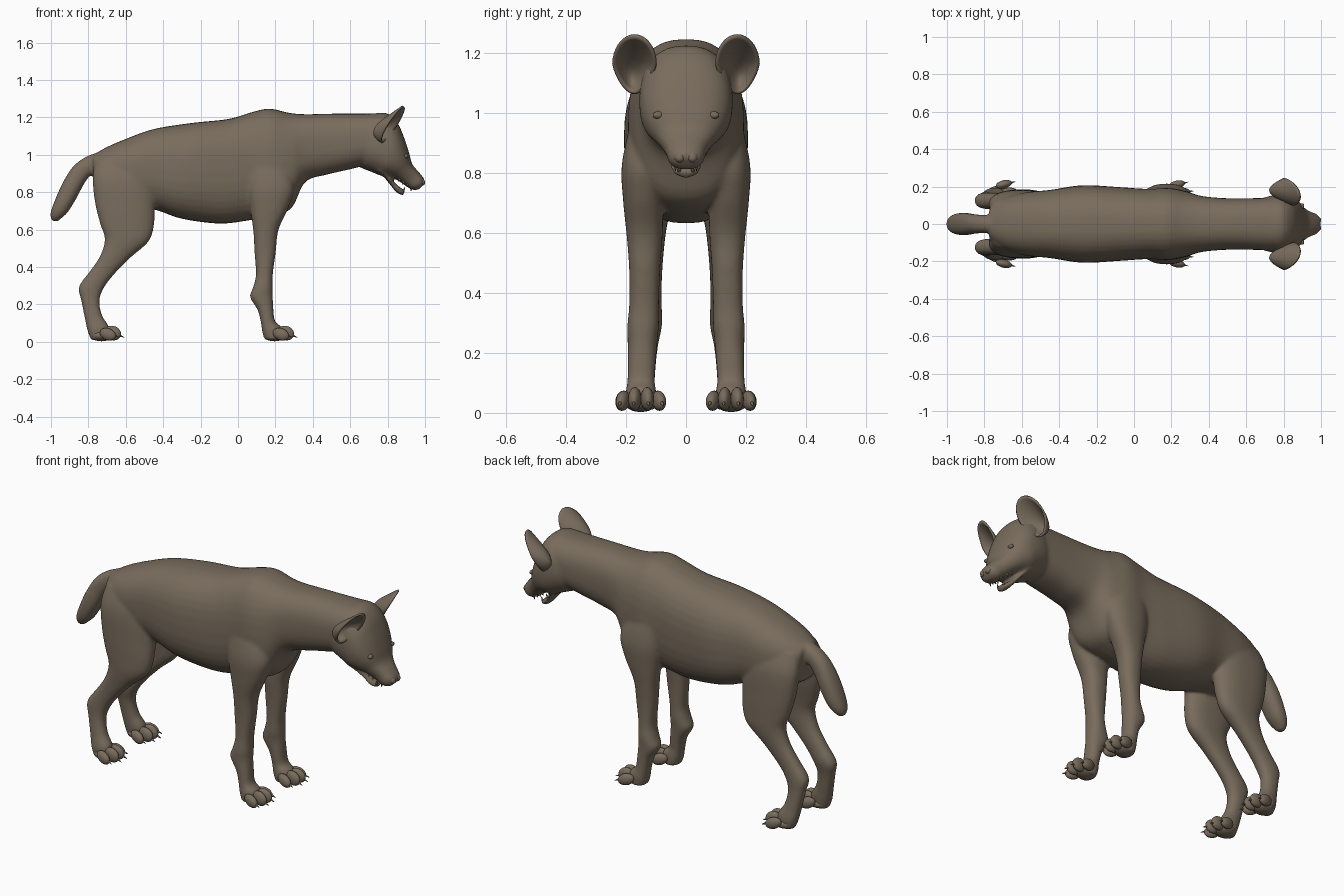
import bpy
import bmesh
from math import sin, cos, pi, copysign

cube = bpy.data.objects.get("Cube")
if cube:
    bpy.data.objects.remove(cube, do_unlink=True)

# One fur colour for the whole animal
FUR = (0.19, 0.15, 0.108, 1.0)
fur = bpy.data.materials.new("brown fur")
fur.use_nodes = True
fur.diffuse_color = FUR
shader = fur.node_tree.nodes["Principled BSDF"]
shader.inputs["Base Color"].default_value = FUR
shader.inputs["Roughness"].default_value = 0.8


def spline(sections, steps=5):
    """Catmull-Rom interpolation between cross-sections."""
    out = []
    last = len(sections) - 1
    for i in range(last):
        a, b = sections[max(i - 1, 0)], sections[i]
        c, d = sections[i + 1], sections[min(i + 2, last)]
        for k in range(steps):
            t = k / steps
            out.append([q + 0.5 * t * (r - p + t * (2 * p - 5 * q + 4 * r - s + t * (3 * (q - r) + s - p)))
                        for p, q, r, s in zip(a, b, c, d)])
    return out + [list(sections[last])]


def loft(bm, sections, side=0, sides=36, power=2.3):
    """Skin sections given as two outline points (x, z, x, z), half width, and sideways offset."""
    def soft(v):
        return copysign(abs(v) ** (2 / power), v)

    rings = []
    for row in spline(sections):
        xa, za, xb, zb, w = row[:5]
        y = side * row[5] if side else 0
        ring = []
        for k in range(sides):
            t = 2 * pi * k / sides
            c, s = soft(cos(t)), soft(sin(t))
            ring.append(bm.verts.new(((xa + xb + (xa - xb) * c) / 2, y + w * s,
                                      (za + zb + (za - zb) * c) / 2)))
        rings.append(ring)
    for lower, upper in zip(rings, rings[1:]):
        for k in range(sides):
            n = (k + 1) % sides
            bm.faces.new((lower[k], lower[n], upper[n], upper[k]))
    bm.faces.new(rings[0])
    bm.faces.new(rings[-1])


def finish(name, bm):
    bmesh.ops.recalc_face_normals(bm, faces=bm.faces)
    mesh = bpy.data.meshes.new(name)
    bm.to_mesh(mesh)
    bm.free()
    mesh.materials.append(fur)
    mesh.polygons.foreach_set("use_smooth", [True] * len(mesh.polygons))
    ob = bpy.data.objects.new(name, mesh)
    bpy.context.collection.objects.link(ob)
    return ob


def dress(name):
    ob = bpy.context.object
    ob.name = name
    ob.data.materials.append(fur)
    bpy.ops.object.shade_smooth()
    return ob


def ball(name, loc, size, tilt=0, turn=0):
    bpy.ops.mesh.primitive_uv_sphere_add(segments=20, ring_count=12, radius=1,
                                         location=loc, rotation=(0, tilt, turn))
    bpy.context.object.scale = size
    return dress(name)


def spike(name, loc, radius, length, tilt, turn=0):
    bpy.ops.mesh.primitive_cone_add(vertices=10, radius1=radius, radius2=radius * 0.15,
                                    depth=length, location=loc, rotation=(0, tilt, turn))
    return dress(name)


# Cross-sections: back line, belly line, half width
TORSO = [
    (-.775, 1.0, -.77, .8, .09), (-.7, 1.042, -.7, .76, .138), (-.6, 1.085, -.58, .72, .168),
    (-.45, 1.138, -.45, .708, .182), (-.25, 1.17, -.3, .658, .207), (-.05, 1.192, -.1, .632, .197),
    (.08, 1.23, .05, .648, .188), (.17, 1.247, .2, .675, .193), (.27, 1.225, .29, .72, .175),
    (.36, 1.217, .36, .855, .15), (.5, 1.22, .48, .895, .138), (.65, 1.22, .61, .925, .138),
    (.75, 1.222, .66, .94, .14)]
HEAD = [
    (.7, 1.215, .6, .97, .12), (.79, 1.224, .66, .93, .148), (.85, 1.175, .71, .91, .156),
    (.887, 1.095, .76, .89, .15), (.915, 1.01, .8, .885, .128), (.932, .95, .84, .872, .098),
    (.968, .907, .885, .842, .07), (.994, .874, .93, .813, .058), (1.0, .85, .968, .814, .038)]
JAW = [
    (.8, .905, .72, .92, .105), (.825, .866, .772, .888, .083), (.85, .84, .812, .842, .06),
    (.876, .819, .848, .798, .048), (.897, .811, .882, .782, .03)]
TAIL = [
    (-.7, 1.02, -.72, .89, .055), (-.79, 1.0, -.785, .89, .048), (-.875, .945, -.825, .84, .052),
    (-.935, .855, -.865, .765, .06), (-.982, .75, -.91, .693, .056), (-1.003, .685, -.945, .66, .04),
    (-.997, .648, -.965, .642, .018)]
# Leg sections also carry the sideways offset
HIND_LEG = [
    (-.76, .97, -.5, 1.02, .05, .08), (-.777, .87, -.45, .88, .07, .105),
    (-.764, .74, -.445, .7, .069, .115), (-.737, .63, -.453, .6, .06, .125),
    (-.712, .55, -.483, .53, .055, .129), (-.737, .46, -.575, .45, .047, .127),
    (-.79, .38, -.663, .36, .043, .124), (-.85, .295, -.716, .29, .044, .124),
    (-.838, .22, -.741, .22, .038, .132), (-.818, .12, -.726, .14, .039, .142),
    (-.805, .06, -.69, .08, .044, .15), (-.785, .008, -.69, .012, .04, .152)]
FRONT_LEG = [
    (.03, .98, .24, 1.0, .05, .13), (.045, .82, .3, .84, .078, .136),
    (.068, .69, .275, .73, .068, .142), (.083, .58, .217, .6, .06, .138),
    (.088, .48, .202, .48, .052, .138), (.096, .36, .186, .36, .05, .14),
    (.08, .29, .186, .29, .053, .143), (.064, .24, .186, .24, .05, .145),
    (.105, .17, .189, .18, .047, .147), (.123, .1, .198, .11, .046, .15),
    (.13, .05, .235, .075, .052, .15), (.145, .008, .23, .012, .05, .15)]

# Body, head, tail and legs fused into one skin
bm = bmesh.new()
loft(bm, TORSO, power=2.5)
for part in (HEAD, JAW, TAIL):
    loft(bm, part)
for side in (1, -1):
    loft(bm, HIND_LEG, side)
    loft(bm, FRONT_LEG, side)
body = finish("body", bm)
skin = body.modifiers.new("fuse", 'REMESH')
skin.mode = 'VOXEL'
skin.voxel_size = 0.008
skin.use_smooth_shade = True
relax = body.modifiers.new("relax", 'SMOOTH')
relax.factor = 0.5
relax.iterations = 12


def ear(name, side):
    """Deep round ear cup opening forward and leaning ahead."""
    bm = bmesh.new()
    rings, seg = 10, 36
    rows = []
    for i in range(1, rings + 1):
        r = i / rings
        row = []
        for k in range(seg):
            t = 2 * pi * k / seg
            u, v = r * cos(t), r * sin(t)
            taper = 1 + 0.3 * min(v, 0)
            x = 0.828 + 0.056 * v - 0.025 * u - 0.075 * (1 - r * r) * (1 - 0.5 * v)
            row.append(bm.verts.new((x, side * (0.172 + 0.07 * u * taper), 1.163 + 0.096 * v)))
        rows.append(row)
    bm.faces.new(rows[0])
    for a, b in zip(rows, rows[1:]):
        for k in range(seg):
            n = (k + 1) % seg
            bm.faces.new((a[k], a[n], b[n], b[k]))
    ob = finish(name, bm)
    shell = ob.modifiers.new("thickness", 'SOLIDIFY')
    shell.thickness = 0.01
    shell.offset = 0


def foot(name, x, y, side):
    """Pad, four slightly splayed toes and their claws."""
    ball(name + "_pad", (x, y, 0.034), (0.06, 0.052, 0.031))
    for n, (off, back) in enumerate(((-.06, .026), (-.021, 0), (.021, 0), (.06, .026))):
        toe_x = x + 0.06 - back
        toe_y = y + side * off
        height = 0.047 - back * 0.25
        turn = side * off * 4
        ball(f"{name}_toe_{n}", (toe_x, toe_y, height), (0.046, 0.022, height - 0.009), 0.35, turn)
        spike(f"{name}_claw_{n}", (toe_x + 0.046, toe_y + 0.046 * turn, 0.03), 0.008, 0.034, 1.95, turn)


for side, label in ((1, "left"), (-1, "right")):
    ear(label + "_ear", side)
    foot(label + "_front_foot", 0.195, side * 0.15, side)
    foot(label + "_hind_foot", -0.73, side * 0.152, side)
    # Eyes, nostril lobes and teeth
    ball(label + "_eye", (0.892, side * 0.087, 0.993), (0.015, 0.026, 0.014), 0, side * -0.5)
    ball(label + "_nostril_lobe", (0.982, side * 0.021, 0.855), (0.017, 0.019, 0.021), -0.6)
    spike(label + "_upper_canine", (0.928, side * 0.035, 0.82), 0.008, 0.028, 3.4)
    spike(label + "_lower_canine", (0.888, side * 0.022, 0.817), 0.007, 0.025, 0.4)
    for n in range(3):
        spike(f"{label}_cheek_tooth_{n}", (0.905 - 0.022 * n, side * (0.042 + 0.006 * n),
                                           0.836 + 0.014 * n), 0.008, 0.018, 3.6)
